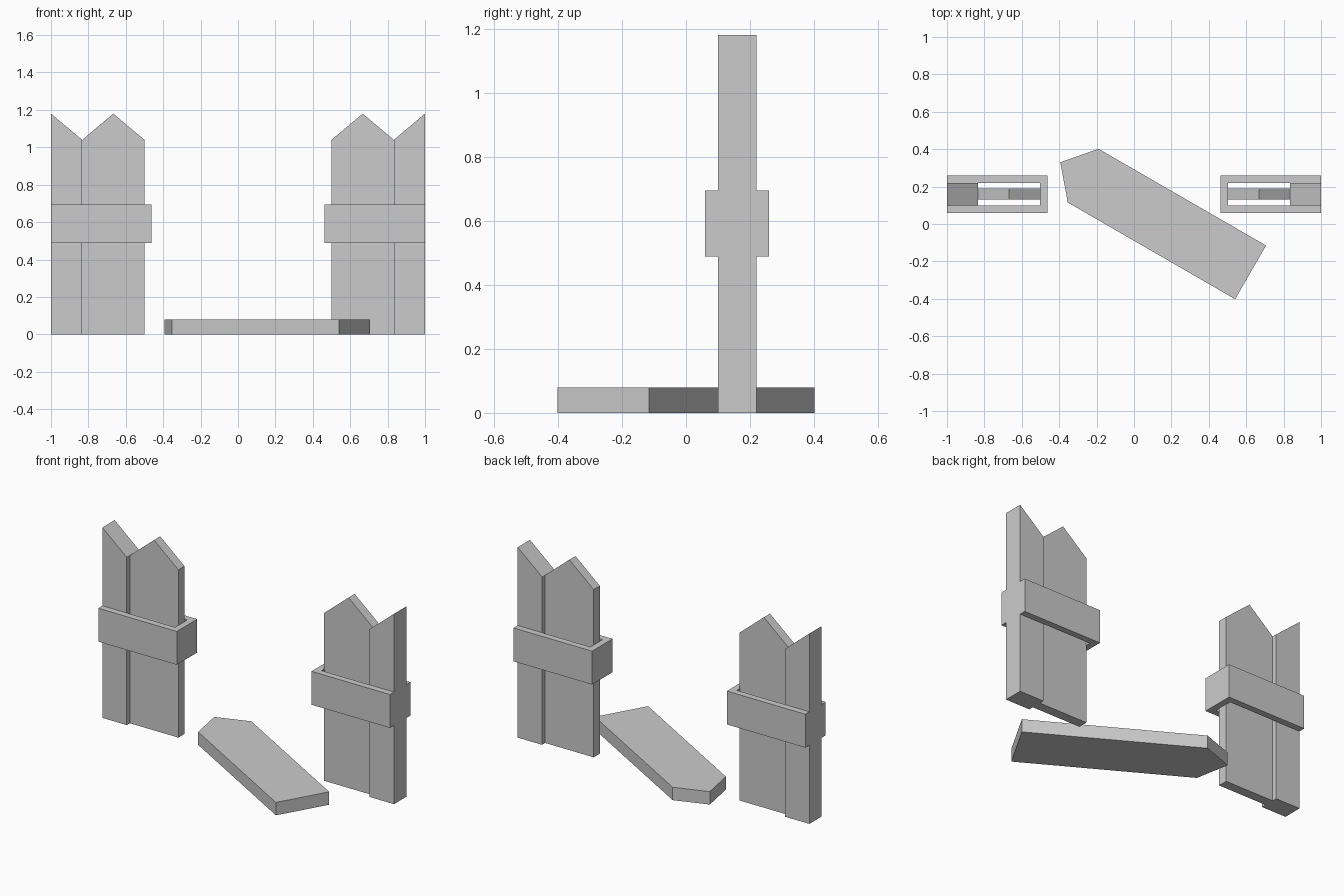
import bpy, bmesh
from mathutils import Vector

if "Cube" in bpy.data.objects:
    bpy.data.objects.remove(bpy.data.objects["Cube"])


def prism(name, points, extrude):
    """Extrude a flat outline into a solid."""
    bm = bmesh.new()
    face = bm.faces.new([bm.verts.new(p) for p in points])
    ext = bmesh.ops.extrude_face_region(bm, geom=[face])
    moved = [g for g in ext["geom"] if isinstance(g, bmesh.types.BMVert)]
    bmesh.ops.translate(bm, verts=moved, vec=Vector(extrude))
    bmesh.ops.recalc_face_normals(bm, faces=bm.faces)
    mesh = bpy.data.meshes.new(name)
    bm.to_mesh(mesh)
    bm.free()
    obj = bpy.data.objects.new(name, mesh)
    bpy.context.collection.objects.link(obj)
    return obj


def picket(name, outline, s, y0, y1):
    return prism(name, [(s * x, y0, z) for x, z in outline], (0, y1 - y0, 0))


TOP, SHOULDER = 1.18, 1.04

for side, s in (("left", -1), ("right", 1)):
    # thick half picket, cut at the tile border
    picket(f"{side}_half_picket",
           [(0.833, 0), (1, 0), (1, TOP), (0.833, SHOULDER)], s, 0.10, 0.22)
    # thin full picket with pointed top
    picket(f"{side}_picket",
           [(0.5, 0), (0.833, 0), (0.833, SHOULDER), (0.667, TOP), (0.5, SHOULDER)],
           s, 0.13, 0.19)
    # U-shaped rail wrapping both pickets, open at the border
    rail = [(1, 0.06), (0.462, 0.06), (0.462, 0.26), (1, 0.26),
            (1, 0.22), (0.502, 0.22), (0.502, 0.10), (1, 0.10)]
    prism(f"{side}_rail", [(s * x, y, 0.488) for x, y in rail], (0, 0, 0.207))

# fallen picket lying on the ground
fallen = [(-0.19, 0.402), (-0.394, 0.33), (-0.354, 0.115), (0.541, -0.402), (0.706, -0.115)]
prism("fallen_picket", [(x, y, 0) for x, y in fallen], (0, 0, 0.08))
